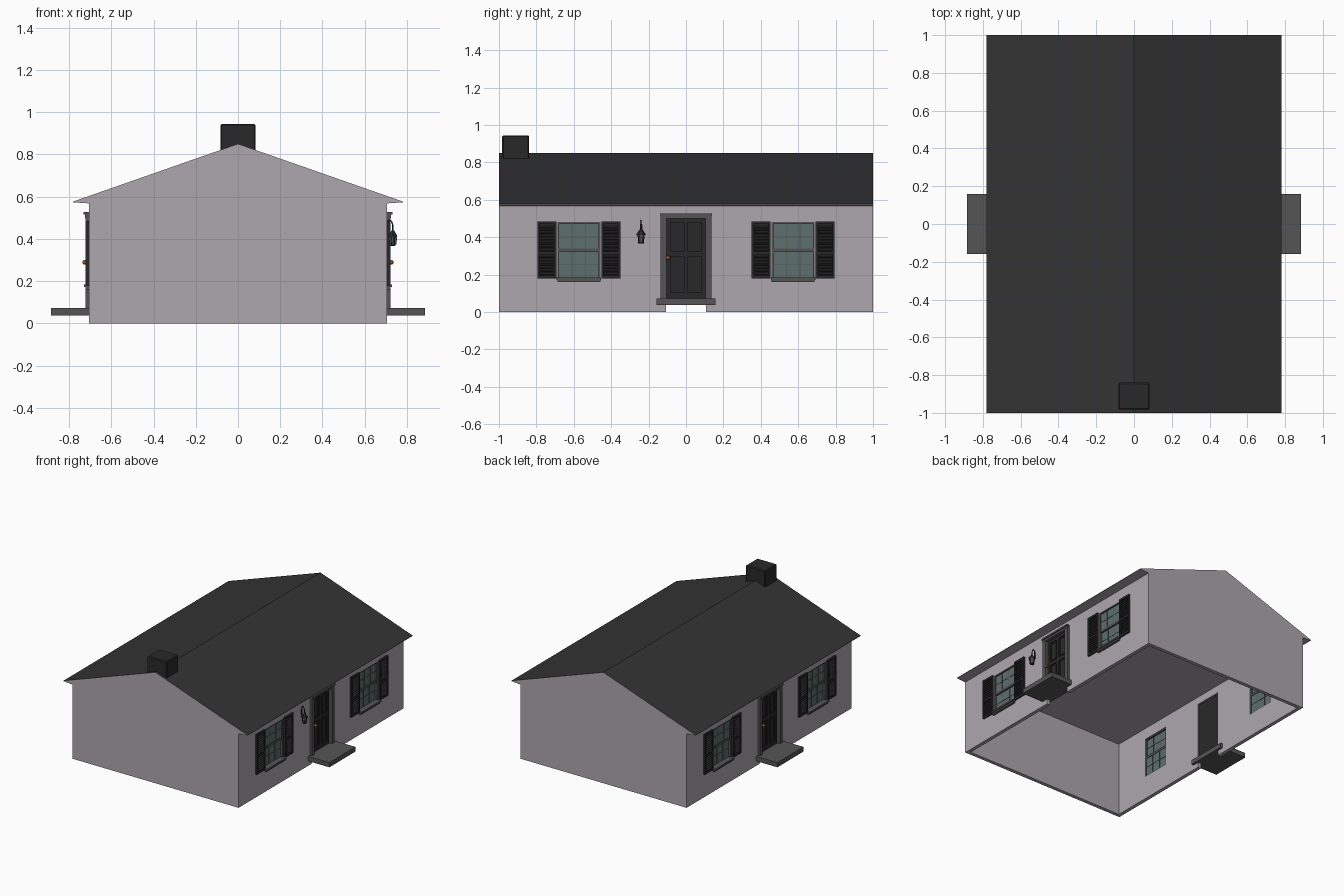
import bpy, bmesh, math
from mathutils import Matrix, Vector

if "Cube" in bpy.data.objects:
    bpy.data.objects.remove(bpy.data.objects["Cube"])


def material(name, r, g, b):
    m = bpy.data.materials.new(name)
    m.diffuse_color = (r, g, b, 1)
    m.use_nodes = True
    m.node_tree.nodes["Principled BSDF"].inputs["Base Color"].default_value = m.diffuse_color
    return m


WALL = material("wall_paint", 0.42, 0.39, 0.42)
ROOF = material("roof_dark", 0.033, 0.033, 0.035)
BLACK = material("dark_paint", 0.022, 0.022, 0.022)
TRIM = material("trim_grey", 0.09, 0.09, 0.09)
GLASS = material("glass", 0.11, 0.16, 0.155)
COPPER = material("copper", 0.3, 0.1, 0.05)


def finish(name, bm, mat, side=1):
    """Make an object; side -1 turns it half a turn to the opposite wall."""
    if side < 0:
        bmesh.ops.rotate(bm, verts=bm.verts, cent=(0, 0, 0), matrix=Matrix.Rotation(math.pi, 3, 'Z'))
    bmesh.ops.recalc_face_normals(bm, faces=bm.faces)
    me = bpy.data.meshes.new(name)
    bm.to_mesh(me)
    bm.free()
    me.materials.append(mat)
    ob = bpy.data.objects.new(name, me)
    bpy.context.collection.objects.link(ob)
    return ob


def add_box(bm, x0, x1, y0, y1, z0, z1, tilt=0):
    c = Vector(((x0 + x1) / 2, (y0 + y1) / 2, (z0 + z1) / 2))
    m = (Matrix.Translation(c) @ Matrix.Rotation(tilt, 4, 'Y')
         @ Matrix.Diagonal((x1 - x0, y1 - y0, z1 - z0, 1)))
    bmesh.ops.create_cube(bm, size=1, matrix=m)


def boxes(name, mat, items, side=1):
    bm = bmesh.new()
    for it in items:
        add_box(bm, *it)
    return finish(name, bm, mat, side)


WIN_Y, WIN_W, WIN_Z0, WIN_Z1 = 0.573, 0.115, 0.175, 0.48

# house shell: gable profile pulled along y
profile = [(-.705, 0), (.705, 0), (.705, .568), (.78, .573), (.78, .577), (0, .85),
           (-.78, .577), (-.78, .573), (-.705, .568)]
bm = bmesh.new()
face = bm.faces.new([bm.verts.new((x, -1, z)) for x, z in profile])
ext = bmesh.ops.extrude_face_region(bm, geom=[face])
bmesh.ops.translate(bm, vec=(0, 2, 0), verts=[v for v in ext["geom"] if isinstance(v, bmesh.types.BMVert)])
house = finish("house_shell", bm, WALL)
house.data.materials.append(ROOF)
for p in house.data.polygons:
    if p.normal.z > 0.5 and p.center.z > 0.57:
        p.material_index = 1

# hollow room, doorways and window openings
cutters = [("room", (-.677, .677, -.972, .972, -.1, .566)),
           ("doorways", (-1, 1, -.108, .108, -.1, .508))]
cutters += [("windows", (-1, 1, s * WIN_Y - WIN_W, s * WIN_Y + WIN_W, WIN_Z0, WIN_Z1)) for s in (-1, 1)]
for name, dims in cutters:
    c = boxes(name + "_cutter", WALL, [dims])
    c.hide_render = True
    c.hide_viewport = True
    mod = house.modifiers.new(name, 'BOOLEAN')
    mod.operation, mod.solver, mod.object = 'DIFFERENCE', 'EXACT', c

# chimney with softened corners
chimney = boxes("chimney", BLACK, [(-.083, .083, -.983, -.84, .79, .945)])
bev = chimney.modifiers.new("soft_edges", 'BEVEL')
bev.width, bev.segments = 0.006, 1

for side, tag in ((1, "right"), (-1, "left")):
    # step and door
    boxes(f"{tag}_step", TRIM, [(.66, .885, -.158, .158, .037, .073)], side)
    boxes(f"{tag}_door_frame", TRIM,
          [(.68, .722, s * .12 - .015, s * .12 + .015, .073, .505) for s in (-1, 1)]
          + [(.68, .724, -.135, .135, .5, .517), (.7, .732, -.138, .138, .515, .527)], side)
    door = [(.682, .69, -.106, .106, .073, .503)]
    door += [(.688, .7, y - .011, y + .011, .073, .503) for y in (-.095, 0, .095)]
    door += [(.688, .6995, -.106, .106, a, b) for a, b in ((.073, .105), (.297, .325), (.478, .503))]
    door += [(.688, .696, s * .0475 - .025, s * .0475 + .025, a, b)
             for s in (-1, 1) for a, b in ((.117, .285), (.337, .466))]
    boxes(f"{tag}_door", BLACK, door, side)
    bm = bmesh.new()
    bmesh.ops.create_uvsphere(bm, u_segments=12, v_segments=8, radius=.011,
                              matrix=Matrix.Translation((.726, -.096, .29)))
    bmesh.ops.create_cone(bm, cap_ends=True, segments=10, radius1=.006, radius2=.006, depth=.03,
                          matrix=Matrix.Translation((.71, -.096, .29)) @ Matrix.Rotation(math.pi / 2, 4, 'Y'))
    knob = finish(f"{tag}_door_knob", bm, COPPER, side)
    knob.data.shade_smooth()

    for c in (-WIN_Y, WIN_Y):
        pos = f"{tag}_{'near' if c < 0 else 'far'}"
        y0, y1, mid = c - WIN_W, c + WIN_W, .33
        # glass, sashes with three by two panes, sill
        boxes(f"{pos}_glass", GLASS, [(.692, .695, y0, y1, mid, WIN_Z1), (.684, .687, y0, y1, WIN_Z0, mid)], side)
        sash = [(.68, .705, y0, y0 + .01, WIN_Z0, WIN_Z1), (.68, .705, y1 - .01, y1, WIN_Z0, WIN_Z1),
                (.68, .705, y0, y1, WIN_Z1 - .01, WIN_Z1), (.68, .7, y0, y1, mid - .009, mid + .009)]
        for x, a, b in ((.6935, mid, WIN_Z1), (.6855, WIN_Z0, mid)):
            sash += [(x - .004, x + .004, c + k * .037 - .002, c + k * .037 + .002, a, b) for k in (-1, 1)]
            sash.append((x - .0035, x + .0035, y0, y1, (a + b) / 2 - .002, (a + b) / 2 + .002))
        boxes(f"{pos}_window_frame", TRIM, sash, side)
        boxes(f"{pos}_sill", TRIM, [(.68, .73, y0 - .004, y1 + .004, .172, .184),
                                    (.7, .722, y0, y1, .16, .173)], side)
        # louvred shutters
        for s in (-1, 1):
            sc = c + s * .171
            h = .051
            sh = [(.704, .718, sc + t * (h - .006) - .006, sc + t * (h - .006) + .006, .178, .485) for t in (-1, 1)]
            sh += [(.704, .7175, sc - h, sc + h, a, b)
                   for a, b in ((.178, .195), (.307, .323), (.47, .485))]
            sh.append((.704, .706, sc - h, sc + h, .178, .485))
            sh += [(.705, .717, sc - h + .008, sc + h - .008, z - .0015, z + .0015, math.radians(35))
                   for base in (.203, .331) for z in [base + i * .0155 for i in range(7 if base < .3 else 9)]]
            boxes(f"{pos}_shutter_{'a' if s < 0 else 'b'}", BLACK, sh, side)

# wall lantern beside the right door
LX, LY = .733, -.24


def lantern_part(name, mat, rings):
    bm = bmesh.new()
    for z0, z1, r0, r1 in rings:
        bmesh.ops.create_cone(bm, cap_ends=True, segments=6, radius1=r0, radius2=r1, depth=z1 - z0,
                              matrix=Matrix.Translation((LX, LY, (z0 + z1) / 2)))
    return finish(name, bm, mat)


lantern_part("lantern_glass", GLASS, [(.373, .412, .014, .019)])
lantern_part("lantern_cap", BLACK, [(.366, .374, .012, .016), (.411, .418, .024, .024),
                                    (.418, .44, .022, .007), (.44, .455, .005, .004)])
bm = bmesh.new()
for i in range(6):
    a = math.radians(60 * i)
    m = Matrix.Translation((LX + .0165 * math.cos(a), LY + .0165 * math.sin(a), .393))
    bmesh.ops.create_cube(bm, size=1, matrix=m @ Matrix.Rotation(a, 4, 'Z') @ Matrix.Rotation(.12, 4, 'Y')
                          @ Matrix.Diagonal((.004, .004, .04, 1)))
finish("lantern_bars", bm, BLACK)

# lantern bracket: wall plate and curled hook
boxes("lantern_plate", BLACK, [(.703, .71, LY - .007, LY + .007, .42, .47)])
cu = bpy.data.curves.new("lantern_hook", 'CURVE')
cu.dimensions, cu.bevel_depth, cu.bevel_resolution = '3D', .003, 1
sp = cu.splines.new('POLY')
pts = [(.709, .43), (.709, .478), (.713, .489), (.72, .49), (.727, .482), (.733, .465), (.733, .45)]
sp.points.add(len(pts) - 1)
for p, (x, z) in zip(sp.points, pts):
    p.co = (x, LY, z, 1)
cu.materials.append(BLACK)
bpy.context.collection.objects.link(bpy.data.objects.new("lantern_hook", cu))
